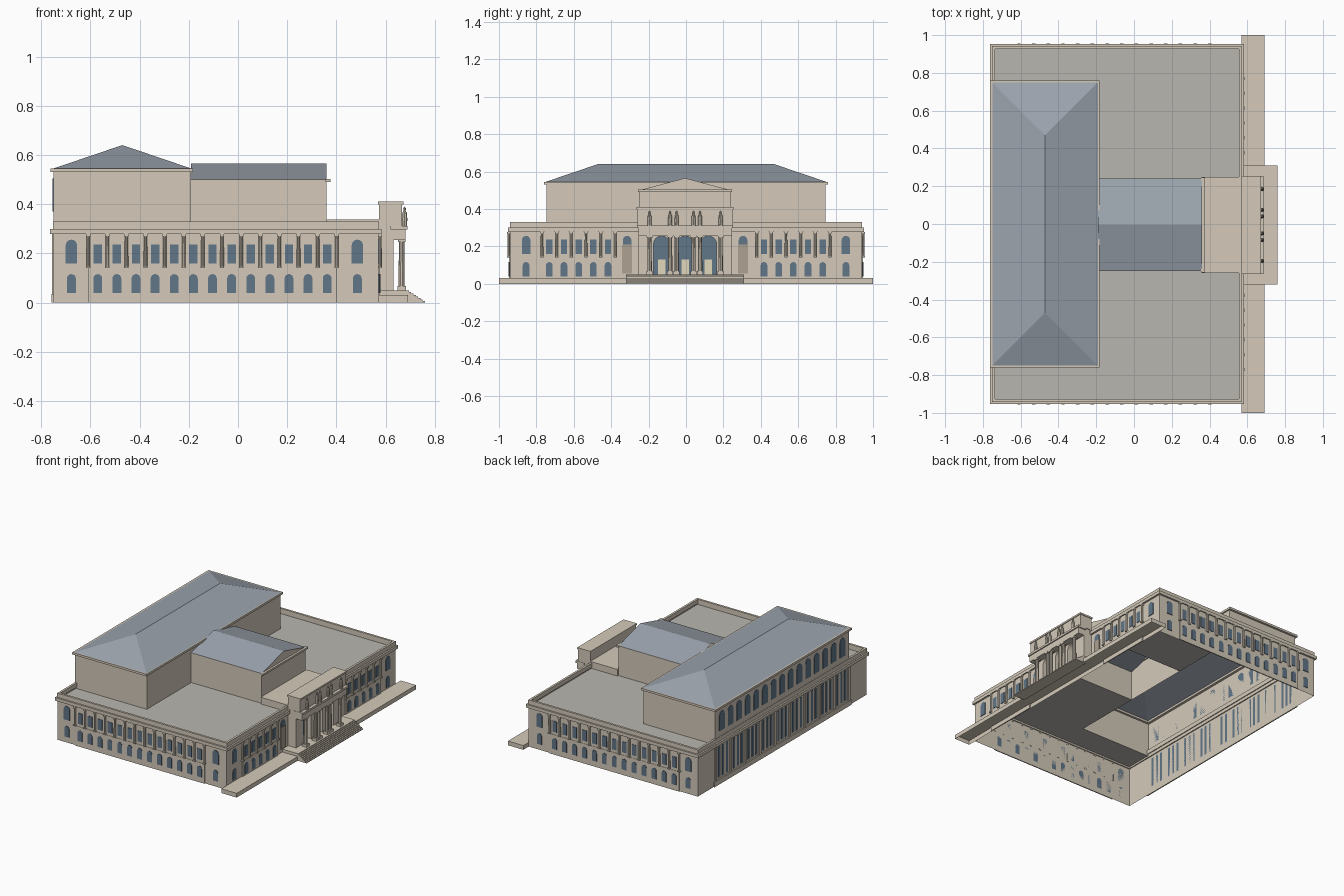
import bpy, bmesh, math

if "Cube" in bpy.data.objects:
    bpy.data.objects.remove(bpy.data.objects["Cube"])

COL = {"stone": (0.66, 0.59, 0.49, 1), "slate": (0.33, 0.37, 0.42, 1), "deck": (0.48, 0.47, 0.43, 1),
       "glass": (0.12, 0.18, 0.25, 1), "dark_stone": (0.42, 0.36, 0.29, 1), "door": (0.75, 0.68, 0.5, 1)}
MATS = {}
for n, c in COL.items():
    MATS[n] = bpy.data.materials.new(n)
    MATS[n].diffuse_color = c
PARTS = {}


def part(name, mat):
    if name not in PARTS:
        PARTS[name] = (bmesh.new(), mat)
    return PARTS[name][0]


def prism(name, mat, pts, a, b, place, open_bottom=False):
    """Extrude a 2D profile from depth a to depth b; place maps (u, z, depth) to xyz."""
    bm = part(name, mat)
    lo = [bm.verts.new(place(u, z, a)) for u, z in pts]
    hi = [bm.verts.new(place(u, z, b)) for u, z in pts]
    fs = [bm.faces.new(lo), bm.faces.new(hi)]
    for i in range(len(pts)):
        j = (i + 1) % len(pts)
        fs.append(bm.faces.new((lo[i], lo[j], hi[j], hi[i])))
    bmesh.ops.recalc_face_normals(bm, faces=fs)
    if open_bottom:
        bm.faces.remove(min(fs, key=lambda f: f.calc_center_median().z))


def box(name, mat, x0, x1, y0, y1, z0, z1, open_bottom=False):
    prism(name, mat, [(x0, z0), (x1, z0), (x1, z1), (x0, z1)], y0, y1, SIDE["up"], open_bottom)


SIDE = {"up": lambda u, z, d: (u, d, z),
        "front": lambda u, z, d: (u, -0.94 - d, z), "back": lambda u, z, d: (u, 0.94 + d, z),
        "right": lambda u, z, d: (0.57 + d, u, z), "left": lambda u, z, d: (-0.75 - d, u, z)}


def rect(u, w, z0, z1):
    return [(u - w / 2, z0), (u + w / 2, z0), (u + w / 2, z1), (u - w / 2, z1)]


def arch(u, w, z0, z1, n=8):
    r = w / 2
    return [(u - r, z0), (u + r, z0)] + [(u + r * math.cos(math.pi * i / n), z1 - r + r * math.sin(math.pi * i / n))
                                         for i in range(n + 1)]


def rounded(u, w, z0, z1, r=0.014):
    p = [(u - w / 2, z0), (u + w / 2, z0)]
    for s, t0 in ((1, 0), (-1, math.pi / 2)):
        p += [(u + s * (w / 2 - r) + r * math.cos(t0 + k * math.pi / 6),
               z1 - r + r * math.sin(t0 + k * math.pi / 6)) for k in range(4)]
    return p


def ring(name, x0, x1, y0, y1, z0, z1, t):
    for b in ((x0, x1, y0, y0 + t), (x0, x1, y1 - t, y1), (x0, x0 + t, y0 + t, y1 - t), (x1 - t, x1, y0 + t, y1 - t)):
        box(name, "stone", *b, z0, z1)


def quad(name, mat, *pts):
    bm = part(name, mat)
    bm.faces.new([bm.verts.new(p) for p in pts])


def walls(name, x0, x1, y0, y1, z0, z1, skip=""):
    """Single-skin walls, open above and below."""
    c = {"f": ((x0, y0), (x1, y0)), "r": ((x1, y0), (x1, y1)), "b": ((x1, y1), (x0, y1)), "l": ((x0, y1), (x0, y0))}
    for k, (p, q) in c.items():
        if k not in skip:
            quad(name, "stone", (*p, z0), (*q, z0), (*q, z1), (*p, z1))


def column(name, x, y, z0, z1, r):
    bm = part(name, "stone")
    rings = []
    for z, s in ((z0, 1.0), (z0 + (z1 - z0) * 0.35, 1.0), (z1, 0.85)):
        rings.append([bm.verts.new((x + r * s * math.cos(i * math.pi / 5), y + r * s * math.sin(i * math.pi / 5), z))
                      for i in range(10)])
    for a, b in zip(rings, rings[1:]):
        for i in range(10):
            bm.faces.new((a[i], a[(i + 1) % 10], b[(i + 1) % 10], b[i]))
    for z, h in ((z0, 0.007), (z1 - 0.01, 0.01)):
        box(name, "stone", x - r * 1.2, x + r * 1.2, y - r * 1.2, y + r * 1.2, z, z + h)


# main block: hollow shell with roof deck around the taller halls
D = 0.29
walls("main_walls", -0.75, 0.57, -0.94, 0.94, 0, 0.30)
for x0, x1, y0, y1 in ((-0.75, -0.19, -0.94, -0.745), (-0.75, -0.19, 0.745, 0.94), (-0.19, 0.57, -0.94, -0.25),
                       (-0.19, 0.57, 0.24, 0.94), (0.36, 0.57, -0.25, 0.24)):
    quad("roof_deck", "deck", (x0, y0, D), (x1, y0, D), (x1, y1, D), (x0, y1, D))
ring("main_cornice", -0.763, 0.583, -0.953, 0.953, 0.278, 0.30, 0.02)
ring("parapet", -0.752, 0.572, -0.942, 0.942, 0.30, 0.33, 0.015)

# long rear hall with hipped roof
walls("rear_hall", -0.75, -0.19, -0.745, 0.745, D, 0.535)
ring("rear_hall_cornice", -0.762, -0.182, -0.76, 0.76, 0.53, 0.545, 0.03)
e = [(-0.75, -0.75, 0.545), (-0.19, -0.75, 0.545), (-0.19, 0.75, 0.545), (-0.75, 0.75, 0.545)]
r0, r1 = (-0.47, -0.47, 0.64), (-0.47, 0.47, 0.64)
quad("hipped_roof", "slate", e[0], e[1], r0)
quad("hipped_roof", "slate", e[1], e[2], r1, r0)
quad("hipped_roof", "slate", e[2], e[3], r1)
quad("hipped_roof", "slate", e[3], e[0], r0, r1)
for i in range(15):
    prism("rear_hall_windows", "glass", arch((i - 7) * 0.096, 0.058, 0.37, 0.505), 0, 0.003, SIDE["left"])

# central hall with gabled roof
walls("central_hall", -0.19, 0.36, -0.25, 0.24, D, 0.50, "l")
C = -0.005
for y in (-0.25, 0.24):
    v = [(-0.19, y, 0.50), (0.36, y, 0.50), (0.36, C, 0.565), (-0.19, C, 0.565)]
    quad("gabled_roof", "slate", *(v if y < 0 else v[::-1]))
quad("gable", "stone", (0.36, -0.25, 0.50), (0.36, 0.24, 0.50), (0.36, C, 0.565))
box("gable_cornice", "stone", 0.355, 0.375, -0.257, 0.247, 0.49, 0.503)
box("link_roof", "stone", 0.36, 0.585, -0.26, 0.25, D, 0.337, True)


# window bays of the three decorated sides
def bays(side, us):
    pitch = us[1] - us[0]
    for u in us:
        prism("bay_frames", "stone", rounded(u, 0.062, 0.14, 0.278), 0, 0.005, SIDE[side])
        prism("upper_windows", "glass", rect(u, 0.034, 0.16, 0.236), 0, 0.008, SIDE[side])
        prism("lower_windows", "glass", arch(u, 0.036, 0.04, 0.116), 0, 0.010, SIDE[side])
    mid = (us[0] + us[-1]) / 2
    w = us[-1] - us[0] + pitch
    prism("bay_base", "stone", rect(mid, w, 0, 0.14), 0, 0.007, SIDE[side])
    for u in [us[0] - pitch / 2] + [v + pitch / 2 for v in us]:
        x, y, _ = SIDE[side](u, 0, 0.007)
        column("wall_columns", x, y, 0.14, 0.278, 0.0075)


def pavilion(side, u):
    prism("end_upper_windows", "glass", arch(u, 0.046, 0.16, 0.256), 0, 0.004, SIDE[side])
    prism("end_lower_windows", "glass", arch(u, 0.036, 0.04, 0.116), 0, 0.004, SIDE[side])


for s in ("front", "back"):
    bays(s, [-0.57 + i * 0.0777 for i in range(13)])
    pavilion(s, -0.677)
    pavilion(s, 0.485)
for m in (-1, 1):
    bays("right", sorted(m * (0.417 + i * 0.0785) for i in range(5)))
    pavilion("right", m * 0.855)
    # fountain niches beside the portico
    prism("niche_arch", "glass", arch(C + m * 0.31, 0.046, 0.20, 0.256), 0, 0.004, SIDE["right"])
    prism("niche", "dark_stone", rect(C + m * 0.31, 0.053, 0.055, 0.21), 0, 0.006, SIDE["right"])

# rear wall: groups of tall slit windows between pilasters
for i in range(9):
    u = (i - 4) * 0.165
    for k in (-1, 0, 1):
        prism("slit_windows", "glass", rect(u + k * 0.043, 0.02, 0.05, 0.262), 0, 0.003, SIDE["left"])
for i in range(10):
    prism("rear_pilasters", "stone", rect((i - 4.5) * 0.165, 0.022, 0.035, 0.278), 0, 0.006, SIDE["left"])
prism("rear_plinth", "stone", rect(0, 1.53, 0, 0.035), 0, 0.008, SIDE["left"])

# terrace, podium and steps
box("terrace", "stone", 0.57, 0.69, -1, 1, 0, 0.03, True)
box("podium", "stone", 0.57, 0.685, -0.32, 0.31, 0.03, 0.05, True)
N = 8
steps = [(0.67, 0), (0.76, 0)]
for i in range(N):
    steps += [(0.76 - i * 0.075 / N, (i + 1) * 0.05 / N), (0.76 - (i + 1) * 0.075 / N, (i + 1) * 0.05 / N)]
steps.append((0.67, 0.05))
prism("entrance_steps", "stone", steps, -0.32, 0.31, SIDE["up"])

# portico wall, with three deep arches notched into one profile
outline = [(-0.255, 0.05)]
for k in (-1, 0, 1):
    a = arch(C + k * 0.125, 0.088, 0.05, 0.255)
    outline += [a[0]] + a[:1:-1] + [a[1]]
    prism("portico_glass", "glass", a, 0.003, 0.008, SIDE["right"])
    prism("portico_doors", "door", rect(C + k * 0.125, 0.04, 0.05, 0.13), 0.008, 0.014, SIDE["right"])
outline += [(0.245, 0.05), (0.245, 0.32), (-0.255, 0.32)]
prism("portico_wall", "stone", outline, 0, 0.062, SIDE["right"])
box("portico_entablature", "stone", 0.625, 0.68, -0.255, 0.245, 0.255, 0.31)
box("portico_cornice", "stone", 0.62, 0.688, -0.262, 0.252, 0.298, 0.312)
box("portico_attic", "stone", 0.572, 0.667, -0.26, 0.25, 0.312, 0.405)
box("attic_cap", "stone", 0.568, 0.672, -0.264, 0.254, 0.398, 0.41)

# paired portico columns with a simple figure above each
for y in (-0.195, -0.085, -0.05, 0.04, 0.075, 0.185):
    y += 0.0
    column("portico_columns", 0.665, y, 0.05, 0.256, 0.0125)
    box("column_pedestals", "stone", 0.648, 0.682, y - 0.016, y + 0.016, 0.05, 0.068)
    bm = part("attic_statues", "stone")
    prof = [(0.010, 0.312), (0.011, 0.34), (0.009, 0.365), (0.004, 0.373), (0.006, 0.382), (0.001, 0.39)]
    rows = [[bm.verts.new((0.677 + r * math.cos(i * math.pi / 4), y + r * math.sin(i * math.pi / 4), z))
             for i in range(8)] for r, z in prof]
    for a, b in zip(rows, rows[1:]):
        for i in range(8):
            bm.faces.new((a[i], a[(i + 1) % 8], b[(i + 1) % 8], b[i]))

# turn every collected part into an object
for name, (bm, mat) in PARTS.items():
    me = bpy.data.meshes.new(name)
    bm.to_mesh(me)
    bm.free()
    me.materials.append(MATS[mat])
    bpy.context.collection.objects.link(bpy.data.objects.new(name, me))

for m in bpy.data.materials:
    if m.users and not m.is_grease_pencil:
        m.use_nodes = True
        m.node_tree.nodes["Principled BSDF"].inputs["Base Color"].default_value = m.diffuse_color
